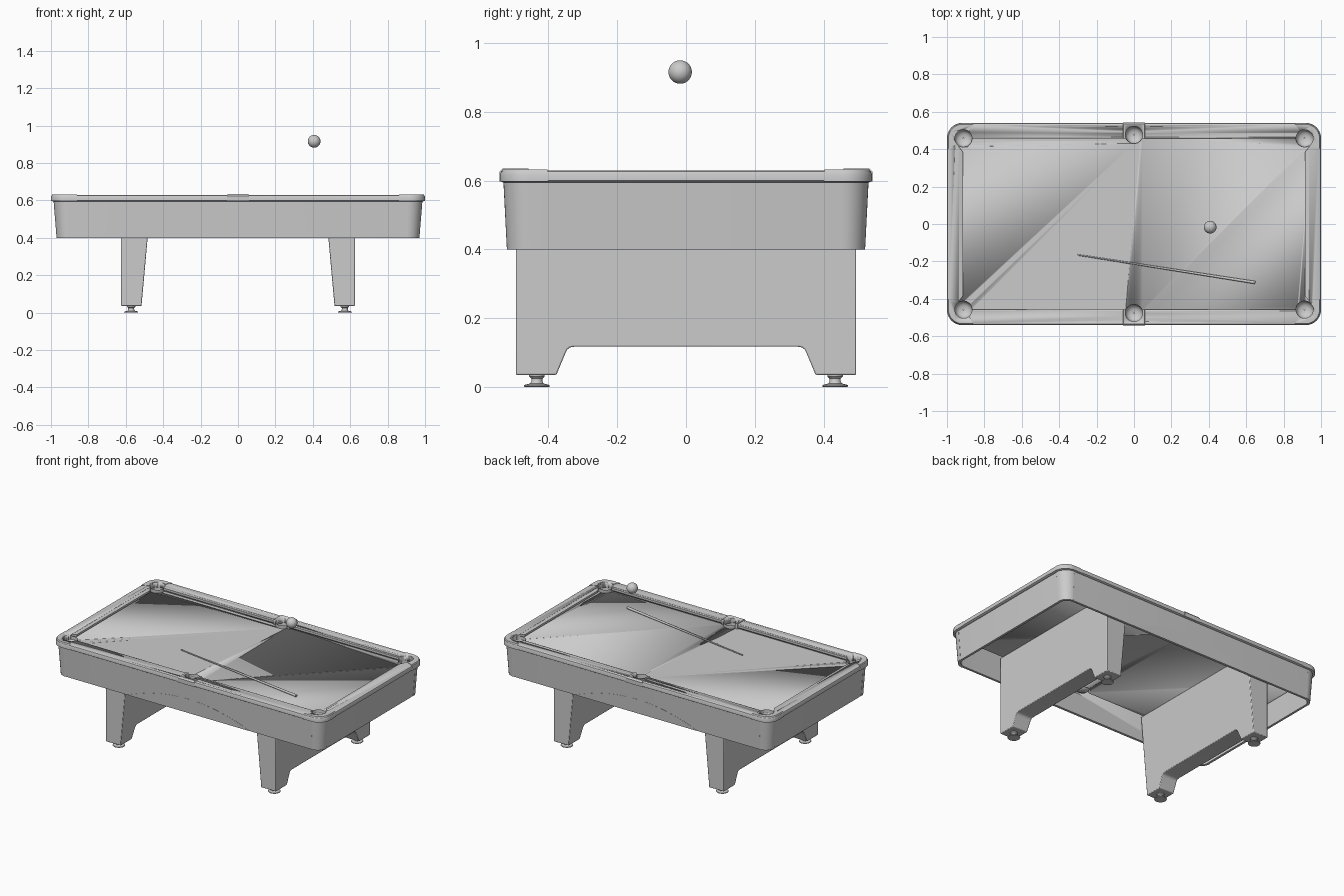
import bpy, bmesh
from math import sin, cos, pi
from mathutils import Vector

if "Cube" in bpy.data.objects:
    bpy.data.objects.remove(bpy.data.objects["Cube"])


def finish(name, bm, angle=0.6):
    bmesh.ops.recalc_face_normals(bm, faces=bm.faces)
    me = bpy.data.meshes.new(name)
    bm.to_mesh(me)
    bm.free()
    ob = bpy.data.objects.new(name, me)
    bpy.context.collection.objects.link(ob)
    bpy.ops.object.select_all(action='DESELECT')
    ob.select_set(True)
    bpy.context.view_layer.objects.active = ob
    bpy.ops.object.shade_smooth_by_angle(angle=angle)
    return ob


def loft(name, loops, ring=False, cap=True):
    """Skin a list of equal-length point loops; ring joins last to first."""
    bm = bmesh.new()
    rows = [[bm.verts.new(p) for p in lp] for lp in loops]
    pairs = list(zip(rows, rows[1:])) + ([(rows[-1], rows[0])] if ring else [])
    n = len(rows[0])
    for a, b in pairs:
        for i in range(n):
            j = (i + 1) % n
            bm.faces.new((a[i], a[j], b[j], b[i]))
    if cap and not ring:
        bm.faces.new(rows[0])
        bm.faces.new(rows[-1])
    return finish(name, bm)


def rrect(hx, hy, r, z, n=10):
    pts = []
    for k, (sx, sy) in enumerate(((1, 1), (-1, 1), (-1, -1), (1, -1))):
        for i in range(n + 1):
            t = (k + i / n) * pi / 2
            pts.append((sx * (hx - r) + r * cos(t), sy * (hy - r) + r * sin(t), z))
    return pts


def lathe(name, prof, at, n=32, cap=True):
    return loft(name, [[(at[0] + r * cos(2 * pi * i / n), at[1] + r * sin(2 * pi * i / n), z)
                        for i in range(n)] for r, z in prof], cap=cap)


def cut(ob, cutters):
    for c in cutters:
        m = ob.modifiers.new('cut', 'BOOLEAN')
        m.operation, m.solver, m.object = 'DIFFERENCE', 'EXACT', c
        bpy.context.view_layer.objects.active = ob
        bpy.ops.object.modifier_apply(modifier=m.name)


# Pocket positions and cutters
POCKETS = [(sx * .912, sy * .458) for sx in (1, -1) for sy in (1, -1)] + [(0, .476), (0, -.476)]
cutters = [lathe('pocket_cutter', [(.046, .547), (.046, .66)], p) for p in POCKETS]

# Rail frame, skirt and playing bed
rail = loft('rail_frame', [rrect(.992, .533, .075, .595), rrect(1, .541, .083, .6),
                           rrect(1, .541, .083, .619), rrect(.997, .538, .08, .626),
                           rrect(.99, .531, .073, .63), rrect(.936, .465, .004, .63),
                           rrect(.936, .465, .004, .595)], ring=True)
skirt = loft('skirt', [rrect(.984, .529, .075, .597), rrect(.968, .519, .065, .4),
                       rrect(.953, .504, .05, .4), rrect(.966, .511, .055, .597)], ring=True)
bed = loft('bed', [rrect(.945, .475, .01, .555), rrect(.945, .475, .01, .6)])
to_cut = [rail, skirt, bed]

# Corner castings on the rail and on the skirt
for sx in (1, -1):
    for sy in (1, -1):
        def corner(hx, hy, r, z, back):
            arc = rrect(hx, hy, r, z)[:11]
            pts = [(hx, hy - back, z)] + arc + [(hx - back, hy, z), (.90, .458, z), (.912, .44, z)]
            return [(sx * x, sy * y, z) for x, y, z in pts]
        to_cut.append(loft('corner_cap', [corner(1, .541, .083, .597, .14),
                                          corner(1, .541, .083, .62, .14),
                                          corner(.992, .533, .075, .6325, .13)]))
        loops = []
        for z, hx, hy, r in ((.4, .970, .521, .067), (.596, .986, .531, .077)):
            lp = []
            for d in (0, .012):
                arc = rrect(hx - d, hy - d, r - d, z)[:11]
                arc = [(hx - d, .455, z)] + arc + [(.91, hy - d, z)]
                lp += arc if d == 0 else arc[::-1]
            loops.append([(sx * x, sy * y, z) for x, y, z in lp])
        loft('skirt_corner', loops)

for sy in (1, -1):
    # Side pocket castings
    def block(hx, y0, y1, z):
        return [(-hx, sy * y0, z), (hx, sy * y0, z), (hx, sy * y1, z), (-hx, sy * y1, z)]
    to_cut.append(loft('side_pocket_cap', [block(.06, .456, .543, .597), block(.06, .456, .543, .625),
                                           block(.055, .458, .534, .635)]))

    # Shallow arch panel on the long skirts
    xs = [-.45 + .9 * i / 24 for i in range(25)]
    arch = [(x, .4 + .095 * (1 - (x / .45) ** 2)) for x in xs]
    loft('skirt_arch', [[(x, sy * (.519 + .01 * (z - .4) / .197 + d), z) for x, z in arch]
                        for d in (-.004, .001)])

    # Long cushions
    for sx in (1, -1):
        def strip(a, b, y, z0, z1):
            return [(sx * a, sy * y, z0), (sx * b, sy * y, z0), (sx * b, sy * y, z1), (sx * a, sy * y, z1)]
        to_cut.append(loft('long_cushion', [strip(.05, .885, .467, .599, .6295),
                                            strip(.062, .865, .456, .612, .626)]))

# End cushions
for sx in (1, -1):
    def strip(h, x, z0, z1):
        return [(sx * x, -h, z0), (sx * x, h, z0), (sx * x, h, z1), (sx * x, -h, z1)]
    to_cut.append(loft('end_cushion', [strip(.415, .938, .599, .6295), strip(.385, .915, .612, .625)]))

for ob in to_cut:
    cut(ob, cutters)
for c in cutters:
    bpy.data.objects.remove(c)

# Pocket cups
for p in POCKETS:
    lathe('pocket_cup', [(.002, .549), (.02, .551), (.034, .557), (.043, .57), (.046, .59),
                         (.0465, .622)], p, cap=False)

# Pedestal legs with sloping inner face, and their levelling feet
half = [(.495, .556), (.495, .035), (.377, .035), (.35, .1), (.345, .109), (.338, .115), (.325, .117)]
prof = half + [(-y, z) for y, z in half[::-1]]
for sx in (1, -1):
    leg = loft('pedestal_leg', [[(sx * .625, y, z) for y, z in prof],
                                [(sx * (.516 - .09 * (z - .035)), y, z) for y, z in prof]])
    bev = leg.modifiers.new('bevel', 'BEVEL')
    bev.width, bev.segments, bev.limit_method, bev.angle_limit = .004, 2, 'ANGLE', .9
    for sy in (1, -1):
        lathe('levelling_foot', [(.036, 0), (.038, .003), (.036, .006), (.02, .01), (.016, .016),
                                 (.016, .024), (.022, .03), (.023, .037)], (sx * .571, sy * .434))

# Ball floating above the table
bm = bmesh.new()
bmesh.ops.create_uvsphere(bm, u_segments=40, v_segments=24, radius=.034)
bmesh.ops.translate(bm, verts=bm.verts, vec=(.407, -.017, .916))
finish('ball', bm)

# Cue lying on the bed
tip, butt = Vector((-.302, -.165, .604)), Vector((.648, -.313, .609))
bm = bmesh.new()
bmesh.ops.create_cone(bm, cap_ends=True, segments=20, radius1=.0035, radius2=.008,
                      depth=(butt - tip).length)
rot = (butt - tip).to_track_quat('Z', 'Y').to_matrix()
bmesh.ops.rotate(bm, verts=bm.verts, cent=(0, 0, 0), matrix=rot)
bmesh.ops.translate(bm, verts=bm.verts, vec=(tip + butt) / 2)
finish('cue', bm)
